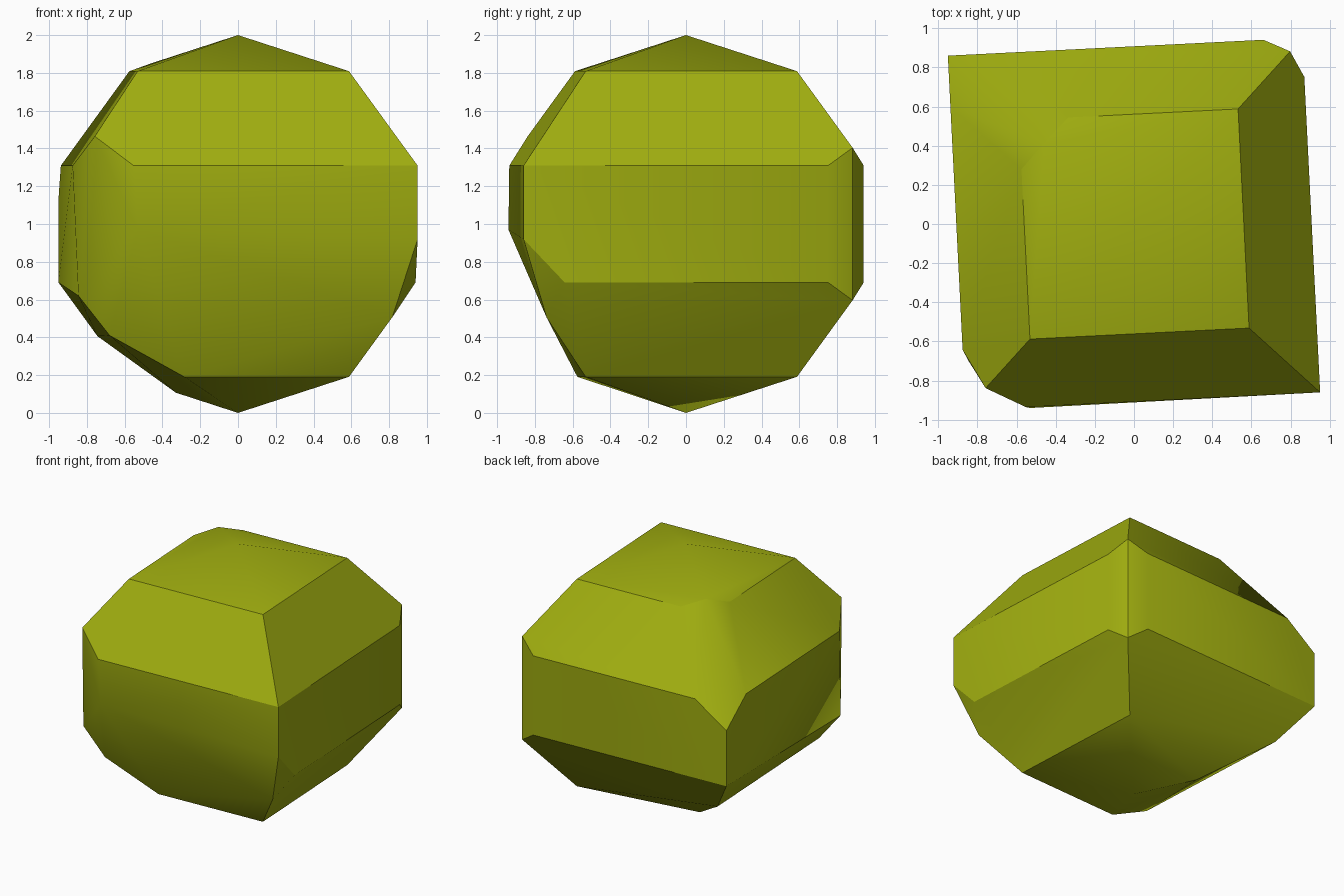
import bpy
import bmesh
import math
from mathutils import Matrix, Vector

cube = bpy.data.objects.get("Cube")
if cube:
    bpy.data.objects.remove(cube, do_unlink=True)


def ring(radius, height):
    """Four corners of a slightly turned square: front right, back right, back left, front left."""
    corner = Vector((0.951, -0.86, 0)) * radius
    return [Matrix.Rotation(math.pi / 2 * i, 3, "Z") @ corner + Vector((0, 0, height))
            for i in range(4)]


# Base form: a four-sided ball with four rings and two poles
apex, foot = Vector((0, 0, 2)), Vector((0, 0, 0))
top, high = ring(0.618, 1.809), ring(1, 1.309)
low, base = ring(1, 0.691), ring(0.618, 0.191)
FR, BR, BL, FL = range(4)

points = [apex, foot, top[FR], top[BR], top[FL], high[FR], base[FR], base[BR], low[BL]]


def add(start, end, amount):
    """Place a cut point part of the way along an edge."""
    point = start.lerp(end, amount)
    points.append(point)
    return point


# Narrow upright chamfer on the back right corner
for level, pole in ((high, top), (low, base)):
    add(level[BR], level[BL], 0.11)
    add(level[BR], level[FR], 0.11)
    add(level[BR], pole[BR], 0.19)

# Broad facet on the front left corner
add(high[FL], high[FR], 0.17)
add(high[FL], high[BL], 0.17)
add(high[FL], top[FL], 0.31)
points.append(Vector((-0.53, -0.94, 0.97)))
points.append(Vector((-0.845, -0.70, 0.62)))

# Rounded-off lower front edge
add(high[FR], low[FR], 0.63)
add(low[FR], low[BR], 0.12)
add(low[FR], base[FR], 0.37)

# Bevel along the lower left edge
add(low[BL], base[BL], 0.57)
add(base[BL], foot, 0.44)
add(base[FL], base[FR], 0.22)
points.append(Vector((-0.68, -0.67, 0.41)))

# Sloping chamfer on the upper back left edge
add(top[BL], top[BR], 0.225)
add(top[BL], top[FL], 0.225)
add(top[BL], apex, 0.22)
notch = [add(high[BL], high[BR], 0.145),
         add(high[BL], high[FL], 0.145),
         add(high[BL], low[BL], 0.3)]

# Wrap the cut points into a solid
bm = bmesh.new()
for point in points:
    bm.verts.new(point)
bmesh.ops.convex_hull(bm, input=bm.verts[:])
bmesh.ops.delete(bm, geom=[v for v in bm.verts if not v.link_faces], context="VERTS")
bmesh.ops.dissolve_limit(bm, angle_limit=math.radians(0.6), verts=bm.verts[:], edges=bm.edges[:])

# Small pit below the sloping chamfer
pit = [f for f in bm.faces if len(f.verts) == 3 and
       all(min((v.co - n).length for n in notch) < 0.001 for v in f.verts)]
if pit:
    center = bmesh.ops.poke(bm, faces=pit)["verts"][0]
    center.co = (-0.87, 0.75, 1.11)
bmesh.ops.recalc_face_normals(bm, faces=bm.faces[:])

mesh = bpy.data.meshes.new("faceted_stone")
bm.to_mesh(mesh)
bm.free()
stone = bpy.data.objects.new("faceted_stone", mesh)
bpy.context.collection.objects.link(stone)

# Olive green surface
olive = bpy.data.materials.new("olive_green")
olive.use_nodes = True
color = (0.35, 0.42, 0.005, 1)
olive.diffuse_color = color
shader = next(n for n in olive.node_tree.nodes if n.type == "BSDF_PRINCIPLED")
shader.inputs["Base Color"].default_value = color
mesh.materials.append(olive)

# Soft shading over shallow angles, crisp edges elsewhere
bpy.ops.object.select_all(action="DESELECT")
stone.select_set(True)
bpy.context.view_layer.objects.active = stone
bpy.ops.object.shade_smooth_by_angle(angle=math.radians(30))
